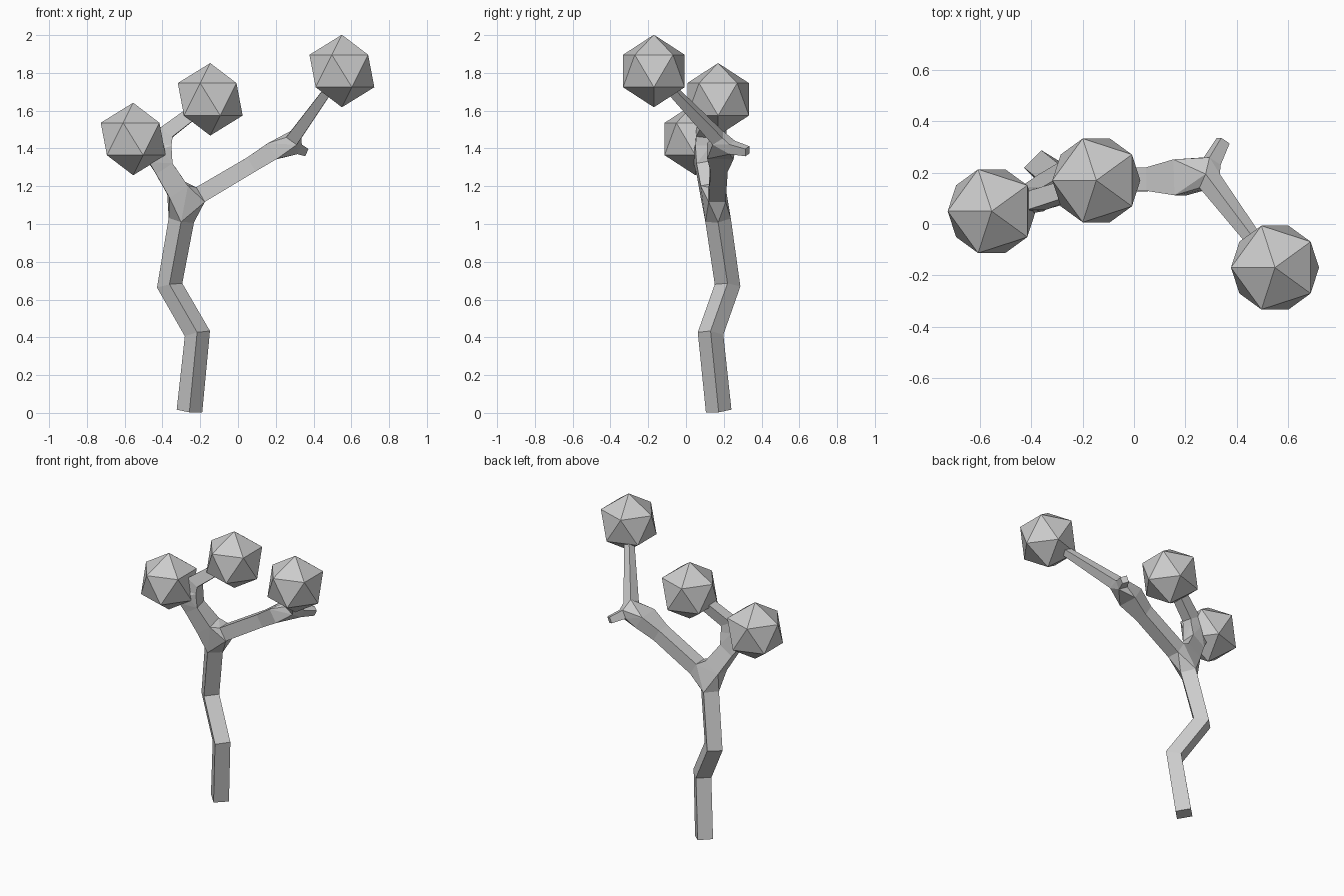
import bpy, bmesh
from math import pi
from mathutils import Vector

if "Cube" in bpy.data.objects:
    bpy.data.objects.remove(bpy.data.objects["Cube"])

bm = bmesh.new()
Y = Vector((0, 1, 0))


def ring(c, d, r, rv=None, diamond=False):
    """Four-sided cross-section at c, facing along d."""
    c, d = Vector(c), Vector(d).normalized()
    u = d.cross(Y).normalized() * r
    v = u.cross(d).normalized() * (rv or r)
    offs = (u, v, -u, -v) if diamond else (u + v, v - u, -u - v, u - v)
    return [bm.verts.new(c + o) for o in offs]


def loft(*rings, cap_start=False, cap_end=False):
    for a, b in zip(rings, rings[1:]):
        for i in range(4):
            j = (i + 1) % 4
            bm.faces.new((a[i], a[j], b[j], b[i]))
    if cap_start:
        bm.faces.new(rings[0])
    if cap_end:
        bm.faces.new(rings[-1])


def fork(*rings):
    """Hull joining the ends of several limbs, with the inner caps removed."""
    verts = [v for r in rings for v in r]
    before = set(bm.faces)
    bmesh.ops.convex_hull(bm, input=verts)
    inner = [f for f in bm.faces if f not in before
             and any(all(v in r for v in f.verts) for r in rings)]
    bmesh.ops.delete(bm, geom=inner, context='FACES_ONLY')


tip_right = Vector((0.55, -0.17, 1.81))
tip_mid = Vector((-0.147, 0.17, 1.66))
tip_left = Vector((-0.555, 0.05, 1.45))

# crooked trunk
path = [Vector(p) for p in ((-0.257, 0.173, 0.01), (-0.215, 0.13, 0.42),
                            (-0.362, 0.22, 0.675), (-0.30, 0.17, 1.02))]
segs = [(b - a).normalized() for a, b in zip(path, path[1:])]
dirs = [segs[0], segs[0] + segs[1], segs[1] + segs[2], segs[2]]
trunk = [ring(p, d, 0.068, diamond=True) for p, d in zip(path, dirs)]
loft(*trunk, cap_start=True)

# right limb
d = (0.48, 0.02, 0.28)
r0 = ring((-0.20, 0.165, 1.155), d, 0.045)
r1 = ring((0.07, 0.175, 1.315), d, 0.043, 0.046)
r2 = ring((0.18, 0.182, 1.385), d, 0.048, 0.07)
loft(r0, r1, r2)

# left limb
d = (-0.12, -0.045, 0.18)
l0 = ring((-0.32, 0.135, 1.18), d, 0.058)
l1 = ring((-0.395, 0.10, 1.30), d, 0.052, 0.045)
loft(l0, l1)
fork(trunk[-1], r0, l0)

# right limb: thin twig to the leaf ball and a short broken stub
d = (0.27, -0.36, 0.38)
t0 = ring((0.295, 0.168, 1.456), d, 0.034)
loft(t0, ring(tip_right, d, 0.018), cap_end=True)
d = (0.045, 0.08, -0.02)
s0 = ring((0.305, 0.245, 1.405), d, 0.028)
loft(s0, ring((0.348, 0.325, 1.385), d, 0.021), cap_end=True)
fork(r2, t0, s0)

# left limb: twig to the left ball and bent twig to the middle ball
d = (-0.12, -0.03, 0.10)
a0 = ring((-0.45, 0.08, 1.365), d, 0.042)
loft(a0, ring(tip_left, d, 0.03), cap_end=True)
bend = Vector((-0.385, 0.09, 1.48))
d1 = Vector((0.02, 0, 0.15)).normalized()
d2 = (tip_mid - bend).normalized()
b0 = ring((-0.392, 0.09, 1.42), d1, 0.04)
loft(b0, ring(bend, d1 + d2, 0.042, 0.036), ring(tip_mid, d2, 0.032), cap_end=True)
fork(l1, a0, b0)

bmesh.ops.recalc_face_normals(bm, faces=bm.faces)
mesh = bpy.data.meshes.new("trunk_and_branches")
bm.to_mesh(mesh)
bm.free()
bpy.context.collection.objects.link(bpy.data.objects.new("trunk_and_branches", mesh))

# leaf balls
for name, pos in (("right", tip_right), ("middle", tip_mid), ("left", tip_left)):
    bpy.ops.mesh.primitive_ico_sphere_add(subdivisions=1, radius=0.192,
                                          location=pos, rotation=(0, 0, pi))
    bpy.context.object.name = "leaf_ball_" + name
